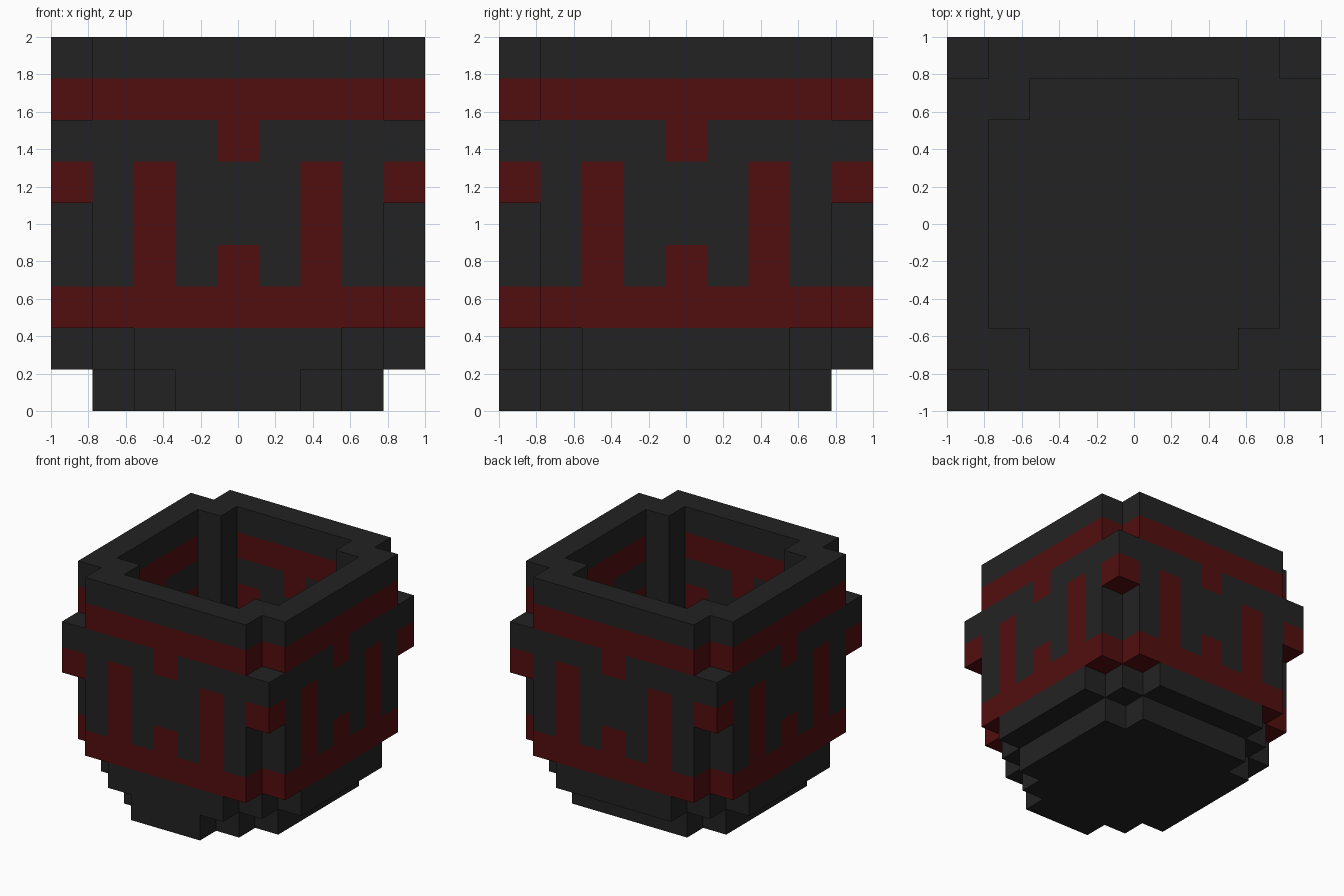
import bpy, bmesh, math
from mathutils import Vector

cube = bpy.data.objects.get("Cube")
if cube:
    bpy.data.objects.remove(cube, do_unlink=True)

N = 9              # blocks along each side
S = 2.0 / N        # block size
DARK, RED = 0, 1


def material(name, rgb):
    m = bpy.data.materials.new(name)
    m.use_nodes = True
    m.diffuse_color = (*rgb, 1)
    bsdf = next(n for n in m.node_tree.nodes if n.type == 'BSDF_PRINCIPLED')
    bsdf.inputs["Base Color"].default_value = (*rgb, 1)
    return m


mats = [material("charcoal", (0.0165, 0.0165, 0.0165)),
        material("dark_red", (0.086, 0.0045, 0.0045))]

parts = {}         # part name -> {block: colour}


def put(part, x, y, z, colour=DARK):
    parts.setdefault(part, {})[(x, y, z)] = colour


def turn(x, y, n):
    """Rotate a block position by n quarter turns about the middle."""
    for _ in range(n):
        x, y = N - 1 - y, x
    return x, y


# Floor: square with clipped corners, plus a short front step
for x in range(1, 8):
    for y in range(1, 8):
        if not (x in (1, 7) and y in (1, 7)):
            put("floor", x, y, 0)
for x in range(3, 6):
    put("front_step", x, 0, 0)

# Wall pattern by layer: columns that are red
pattern = {2: range(1, 8), 3: (2, 4, 6), 4: (2, 6), 5: (2, 6),
           6: (4,), 7: range(1, 8), 8: ()}

for n, side in enumerate(("front", "right", "back", "left")):
    # Narrow lower rim
    for u in range(2, 7):
        put(side + "_lower_rim", *turn(u, 0, n), 1)
    # Patterned wall
    for z, reds in pattern.items():
        for u in range(1, 8):
            put(side + "_wall", *turn(u, 0, n), z, RED if u in reds else DARK)
    # Inner corner post
    for z in range(1, 9):
        put(side + "_corner_post", *turn(1, 1, n), z)
    # Two-block lug on the outer corner
    put(side + "_corner_lug", *turn(0, 0, n), 5, RED)
    put(side + "_corner_lug", *turn(0, 0, n), 6, DARK)

filled = {c for blocks in parts.values() for c in blocks}


def build(name, blocks):
    """Make a mesh from the exposed block sides, with flat areas merged."""
    bm = bmesh.new()
    for cell, colour in blocks.items():
        for axis in range(3):
            for sign in (-1, 1):
                near = list(cell)
                near[axis] += sign
                if tuple(near) in filled:
                    continue
                nrm, a, b = Vector(), Vector(), Vector()
                nrm[axis] = sign * 0.5
                a[(axis + 1) % 3] = 0.5
                b[(axis + 2) % 3] = 0.5 * sign
                mid = Vector(cell) + Vector((0.5, 0.5, 0.5)) + nrm
                corners = (mid - a - b, mid + a - b, mid + a + b, mid - a + b)
                f = bm.faces.new([bm.verts.new(
                    ((p.x - N / 2) * S, (p.y - N / 2) * S, p.z * S)) for p in corners])
                f.material_index = colour
    bmesh.ops.remove_doubles(bm, verts=bm.verts[:], dist=1e-4)
    bmesh.ops.dissolve_limit(bm, angle_limit=math.radians(1), verts=bm.verts[:],
                             edges=bm.edges[:], delimit={'MATERIAL'})
    me = bpy.data.meshes.new(name)
    bm.to_mesh(me)
    bm.free()
    for m in mats:
        me.materials.append(m)
    bpy.context.collection.objects.link(bpy.data.objects.new(name, me))


for name, blocks in parts.items():
    build(name, blocks)
